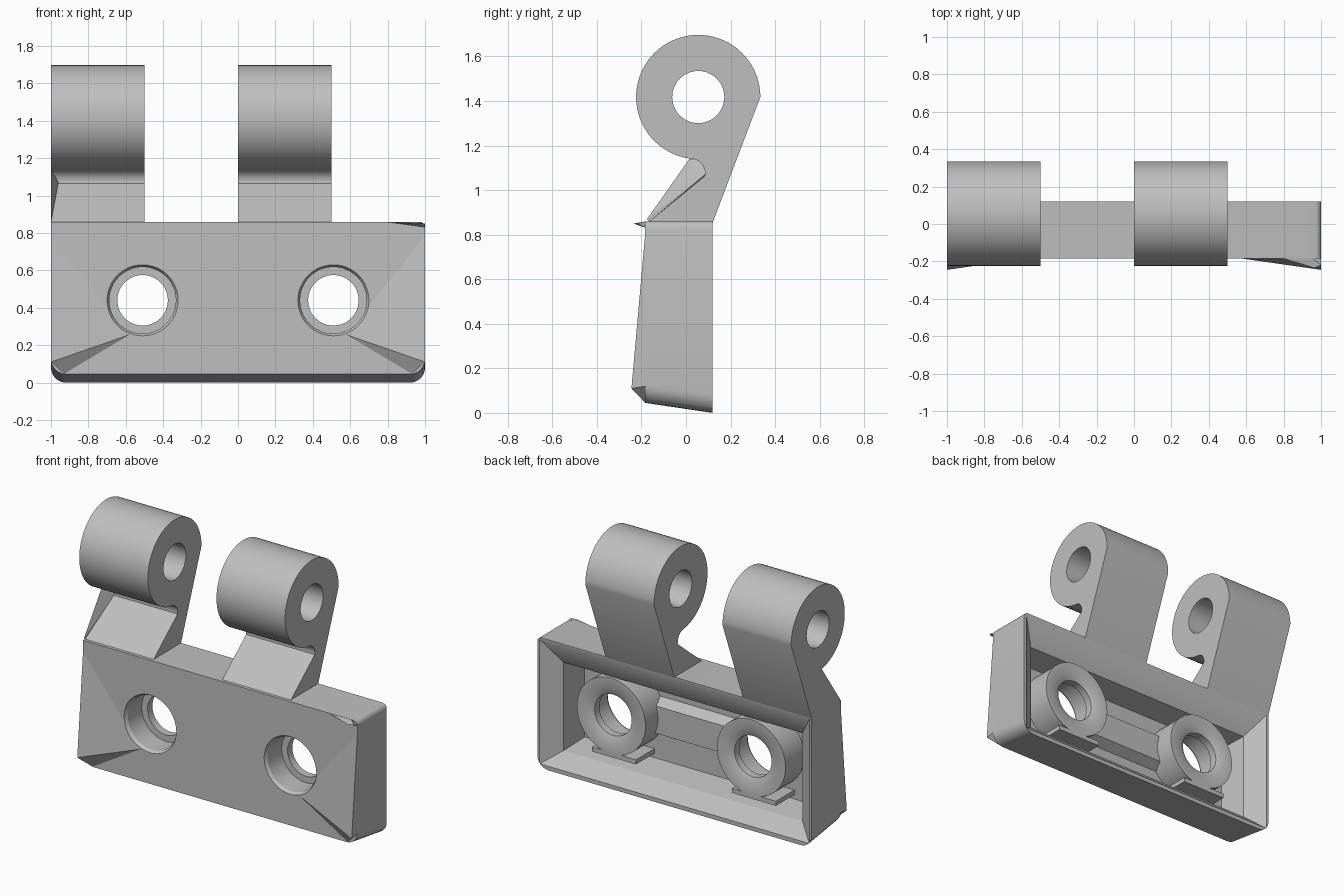
import bpy, bmesh, math

cube = bpy.data.objects.get("Cube")
if cube:
    bpy.data.objects.remove(cube)

grey = bpy.data.materials.new("plain_grey")
grey.use_nodes = True
COLOR = (0.52, 0.52, 0.52, 1)
grey.diffuse_color = COLOR
grey.node_tree.nodes["Principled BSDF"].inputs["Base Color"].default_value = COLOR


def finish(name, bm):
    bmesh.ops.recalc_face_normals(bm, faces=bm.faces)
    mesh = bpy.data.meshes.new(name)
    bm.to_mesh(mesh)
    bm.free()
    mesh.materials.append(grey)
    obj = bpy.data.objects.new(name, mesh)
    bpy.context.collection.objects.link(obj)
    return obj


def activate(obj):
    bpy.ops.object.select_all(action='DESELECT')
    obj.select_set(True)
    bpy.context.view_layer.objects.active = obj


def smooth(obj):
    activate(obj)
    bpy.ops.object.shade_smooth_by_angle(angle=math.radians(30))


def loft(name, rings, closed=False):
    """Skin a series of matching point loops, capped unless closed into a ring."""
    bm = bmesh.new()
    loops = [[bm.verts.new(p) for p in ring] for ring in rings]
    n = len(loops[0])
    pairs = list(zip(loops, loops[1:])) + ([(loops[-1], loops[0])] if closed else [])
    for a, b in pairs:
        for i in range(n):
            j = (i + 1) % n
            bm.faces.new((a[i], a[j], b[j], b[i]))
    if not closed:
        bm.faces.new(loops[0])
        bm.faces.new(loops[-1])
    return finish(name, bm)


def hull(name, points):
    bm = bmesh.new()
    for p in points:
        bm.verts.new(p)
    bmesh.ops.convex_hull(bm, input=bm.verts)
    return finish(name, bm)


def cut(cutter, *targets):
    cutter.hide_render = True
    for target in targets:
        mod = target.modifiers.new("cut", 'BOOLEAN')
        mod.operation = 'DIFFERENCE'
        mod.solver = 'EXACT'
        mod.object = cutter
        activate(target)
        bpy.ops.object.modifier_apply(modifier=mod.name)
    bpy.data.objects.remove(cutter)


def arc(cx, cz, r, start, end, steps):
    angles = [math.radians(start + (end - start) * i / steps) for i in range(steps + 1)]
    return [(cx + r * math.cos(a), cz + r * math.sin(a)) for a in angles]


def circle(cx, cz, r, y, n=48):
    return [(x, y, z) for x, z in arc(cx, cz, r, 0, 360, n)[:-1]]


# Mounting plate: rounded lower corners, underside sloping down to the back
def outline(y, bottom):
    r = 0.08
    pts = arc(-1 + r, bottom + r, r, 180, 270, 6) + arc(1 - r, bottom + r, r, 270, 360, 6)
    pts += arc(0.97, 0.83, 0.03, 0, 90, 3) + [(-1, 0.86)]
    return [(x, y, z) for x, z in pts]


plate = loft("mounting_plate", [outline(-0.185, 0.045), outline(0.12, 0)])


# Hollow in the back of the plate, with a wide chamfer around its mouth
def rectangle(y, half, low, high):
    return [(-half, y, low), (half, y, low), (half, y, high), (-half, y, high)]


cut(loft("cavity_cutter", [rectangle(-0.145, 0.84, 0.14, 0.67),
                           rectangle(0.03, 0.87, 0.11, 0.69),
                           rectangle(0.122, 0.985, 0.025, 0.85)]), plate)

# Screw holes with hollow bosses and flared lower corner ridges
HOLE_Z = 0.44
for side, label in ((-1, "right"), (1, "left")):
    x = side * 0.51
    ridge = hull(label + "_corner_ridge",
                 [(side, -0.245, 0.11), (side, -0.18, 0.84), (side * 0.58, -0.185, 0.256),
                  (side * 0.93, -0.185, 0.047), (side, -0.18, 0.12)])
    cut(loft("hole_cutter", [circle(x, HOLE_Z, 0.19, y) for y in (-0.4, -0.08)]), plate, ridge)
    steps = [(0.19, -0.185), (0.178, -0.165), (0.178, -0.02), (0.135, -0.02),
             (0.135, 0.03), (0.18, 0.05), (0.25, 0.05), (0.25, -0.15), (0.2, -0.185)]
    smooth(loft(label + "_screw_boss", [circle(x, HOLE_Z, r, y) for r, y in steps],
                closed=True))
    # Short ledge under each boss
    hull(label + "_boss_ledge", [(x + dx, y, z) for dx in (-0.18, 0.14)
                                 for y in (-0.15, 0.05) for z in (0.17, 0.2)])
smooth(plate)

# Raised bar joining the bosses
hull("centre_rib", [(x, y, z) for x in (-0.3, 0.3)
                    for y, grow in ((-0.15, 0.04), (-0.08, 0))
                    for z in (0.34 - grow, 0.52 + grow)])

# Hinge knuckles with pin holes, leaning webs and a relief notch
CY, CZ = 0.055, 1.418
profile = [(-0.17, 0.855), (0.12, 0.855)] + arc(CY, CZ, 0.279, 0, 262, 52)
profile += arc(0.02, 1.075, 0.066, 75, -10, 8)
for left, right, label in ((-1, -0.5, "right"), (0, 0.5, "left")):
    knuckle = loft(label + "_knuckle", [[(x, y, z) for y, z in profile] for x in (left, right)])
    pin = [[(x, y, z) for y, z in arc(CY, CZ, 0.117, 0, 360, 40)[:-1]]
           for x in (left - 0.1, right + 0.1)]
    cut(loft("pin_cutter", pin), knuckle)
    smooth(knuckle)

# Thin outer gusset closing the notch of the right knuckle
hull("web_gusset", [(-1, 0.015, 1.14), (-1, 0.09, 1.13), (-1, 0.09, 1.06),
                    (-1, -0.175, 0.87), (-1, -0.165, 0.858), (-0.96, 0.085, 1.07)])

# Thin burr at the upper left corner
hull("corner_burr", [(1, -0.22, 0.85), (0.965, -0.235, 0.85), (0.95, -0.18, 0.86),
                     (1, -0.18, 0.83), (0.8, -0.185, 0.858)])
